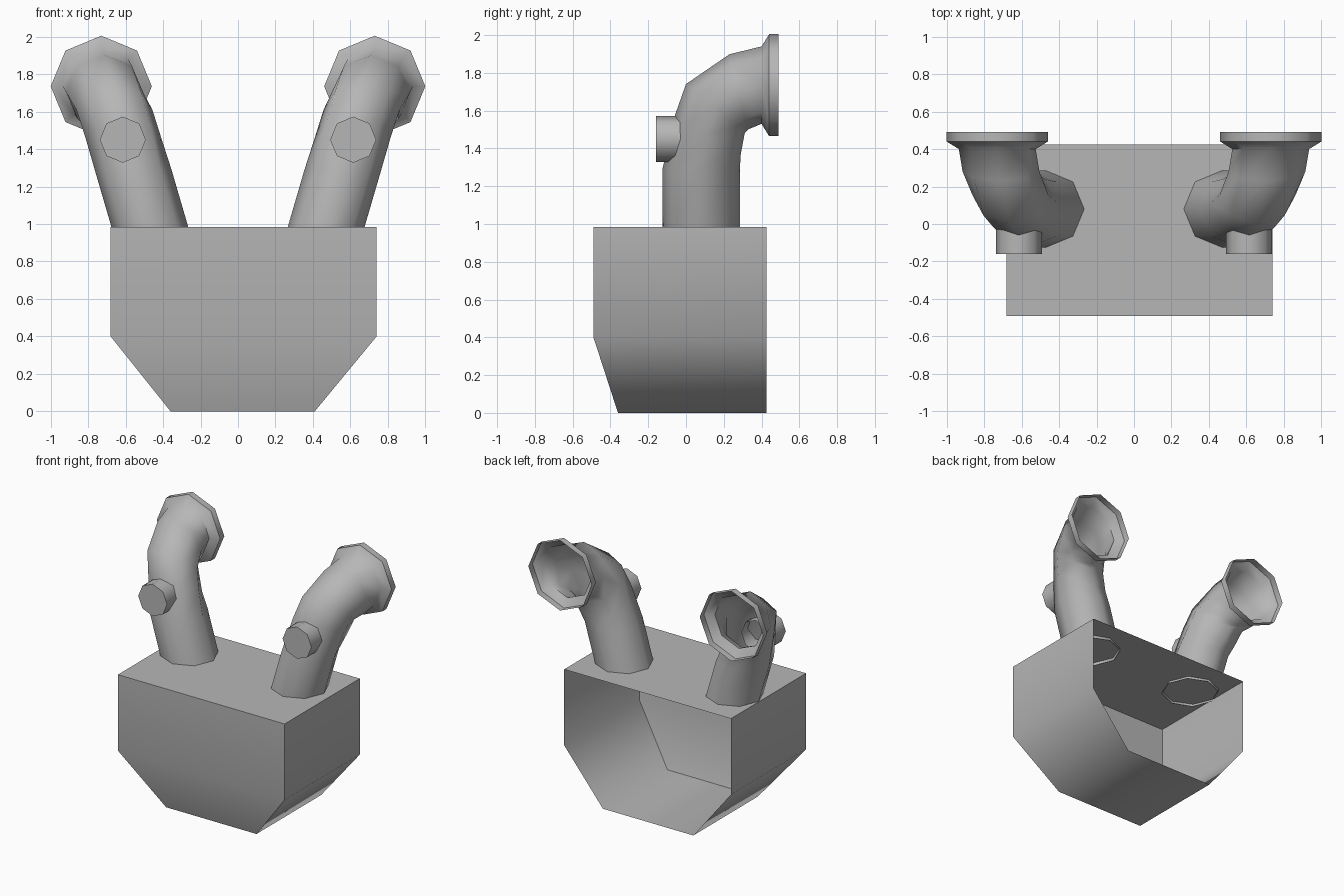
import bpy, bmesh, math
from mathutils import Vector

cube = bpy.data.objects.get("Cube")
if cube:
    bpy.data.objects.remove(cube, do_unlink=True)

GREY = (0.47, 0.47, 0.47, 1.0)
grey = bpy.data.materials.new("plain_grey")
grey.use_nodes = True
grey.diffuse_color = GREY
grey.node_tree.nodes["Principled BSDF"].inputs["Base Color"].default_value = GREY

SIDES = 8


def finish(name, bm):
    """Turn a bmesh into a smooth-shaded object with sharp edges kept."""
    bmesh.ops.recalc_face_normals(bm, faces=bm.faces)
    mesh = bpy.data.meshes.new(name)
    bm.to_mesh(mesh)
    bm.free()
    mesh.materials.append(grey)
    obj = bpy.data.objects.new(name, mesh)
    bpy.context.collection.objects.link(obj)
    bpy.ops.object.select_all(action='DESELECT')
    obj.select_set(True)
    bpy.context.view_layer.objects.active = obj
    bpy.ops.object.shade_smooth_by_angle(angle=math.radians(55))
    return obj


def loft(bm, rings):
    """Join successive closed rings with quads."""
    for a, b in zip(rings, rings[1:]):
        n = len(a)
        for i in range(n):
            j = (i + 1) % n
            bm.faces.new((a[i], a[j], b[j], b[i]))


def octagon(bm, centre, radius, pitch):
    """Eight-sided ring, level at pitch 0 and facing the back at pitch 90."""
    u = Vector((1, 0, 0))
    v = Vector((0, math.cos(math.radians(pitch)), -math.sin(math.radians(pitch))))
    ring = []
    for i in range(SIDES):
        t = 2 * math.pi * i / SIDES
        ring.append(bm.verts.new(Vector(centre) + radius * (u * math.cos(t) + v * math.sin(t))))
    return ring


# Hopper body: open at the back, tapering towards the floor
def build_body():
    bm = bmesh.new()
    outline = [(-0.68, 0.985), (-0.68, 0.40), (-0.36, 0), (0.41, 0), (0.74, 0.40), (0.74, 0.985)]
    front = [bm.verts.new((x, -0.36 if z == 0 else -0.49, z)) for x, z in outline]
    back = [bm.verts.new((x, 0.425, z)) for x, z in outline]
    loft(bm, [front, back])
    bm.faces.new((front[0], front[1], front[4], front[5]))
    bm.faces.new((front[1], front[2], front[3], front[4]))
    finish("hopper_body", bm)


# Curved pipe with a flared mouth: x, y, z, radius, pitch of each ring
PIPE = [
    (0.465, 0.08, 0.965, 0.205, 0),
    (0.56, 0.08, 1.29, 0.205, 0),
    (0.615, 0.115, 1.47, 0.202, 30),
    (0.66, 0.155, 1.61, 0.203, 40),
    (0.71, 0.28, 1.70, 0.205, 76),
    (0.73, 0.40, 1.735, 0.205, 90),
    (0.73, 0.44, 1.735, 0.27, 90),
    (0.73, 0.49, 1.735, 0.27, 90),
]


def build_pipe(side, sign):
    bm = bmesh.new()
    loft(bm, [octagon(bm, (sign * x, y, z), r, p) for x, y, z, r, p in PIPE])
    finish(side + "_pipe", bm)


# Capped stub on the front of each pipe
def build_stub(side, sign):
    bm = bmesh.new()
    rings = [octagon(bm, (sign * 0.615, y, 1.45), 0.123, 90) for y in (-0.16, 0.03)]
    loft(bm, rings)
    bm.faces.new(rings[0])
    finish(side + "_stub", bm)


build_body()
for side, sign in (("left", 1), ("right", -1)):
    build_pipe(side, sign)
    build_stub(side, sign)
